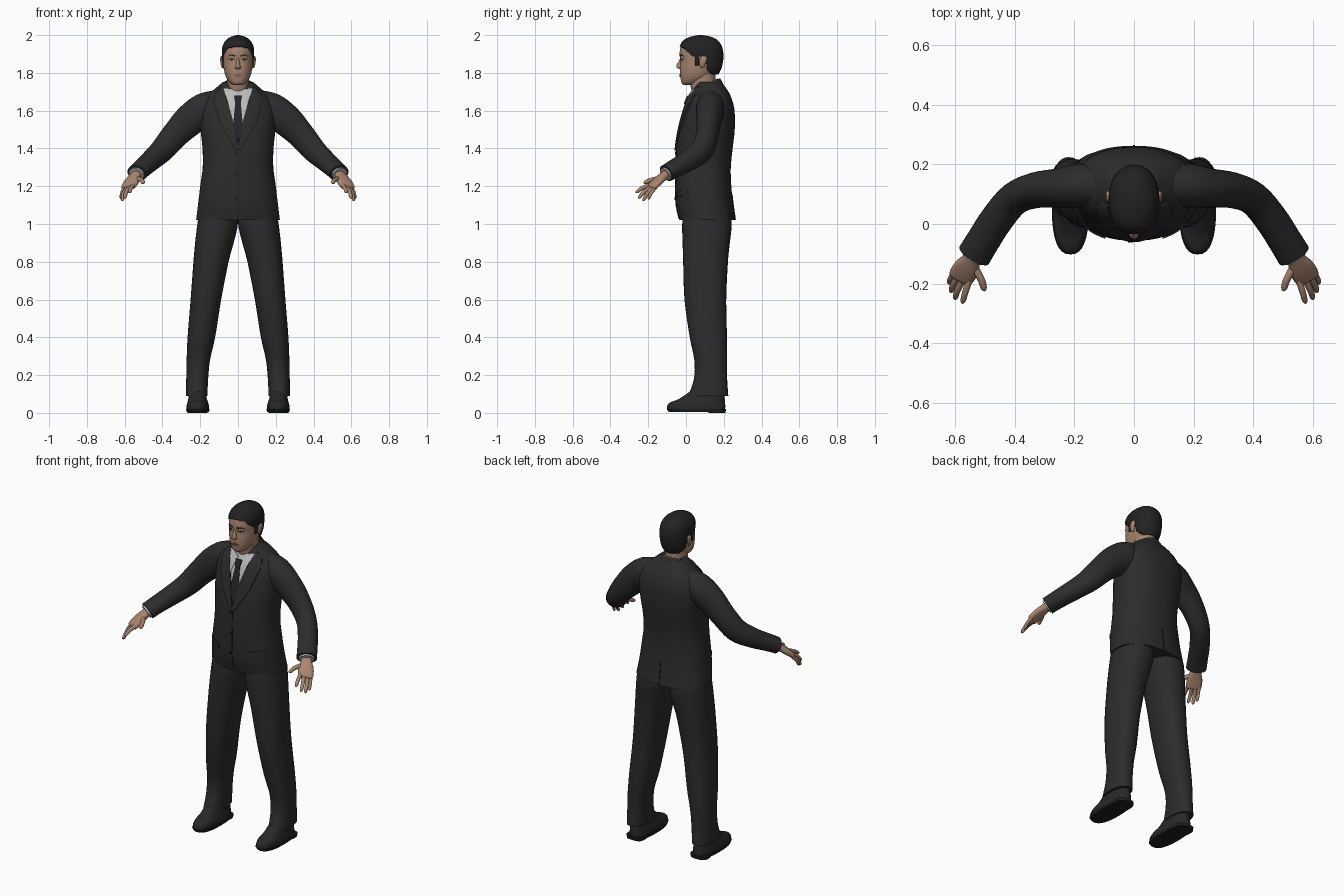
import bpy, bmesh, math
from mathutils import Vector
from mathutils.bvhtree import BVHTree


def mat(name, r, g, b):
    m = bpy.data.materials.new(name)
    m.diffuse_color = (r, g, b, 1)
    return m


SUIT = mat("charcoal suit", .025, .025, .026)
HAIR = mat("black hair", .016, .016, .017)
SKIN = mat("skin", .39, .235, .16)
SHIRT = mat("pale grey shirt", .50, .50, .52)
TIE = mat("dark tie", .018, .018, .021)
SHOE = mat("black leather", .021, .021, .021)
LIP = mat("lips", .27, .125, .09)
SEAM = mat("seam black", .012, .012, .012)
EYE = mat("eye white", .38, .33, .30)


def finish(bm, name, m, angle=50):
    bmesh.ops.recalc_face_normals(bm, faces=bm.faces)
    me = bpy.data.meshes.new(name)
    bm.to_mesh(me)
    bm.free()
    ob = bpy.data.objects.new(name, me)
    bpy.context.collection.objects.link(ob)
    me.materials.append(m)
    bpy.ops.object.select_all(action='DESELECT')
    ob.select_set(True)
    bpy.context.view_layer.objects.active = ob
    bpy.ops.object.shade_smooth_by_angle(angle=math.radians(angle))
    return ob


def spline(rows, steps):
    """Smoothly interpolate rows of numbers."""
    out = []
    for i in range(len(rows) - 1):
        a, b, c, d = (rows[min(max(i + k, 0), len(rows) - 1)] for k in (-1, 0, 1, 2))
        for s in range(steps):
            t = s / steps
            out.append([.5 * (2*q + (r-p)*t + (2*p-5*q+4*r-w)*t*t + (3*q-p-3*r+w)*t**3)
                        for p, q, r, w in zip(a, b, c, d)])
    return out + [list(rows[-1])]


def loft(name, rows, m, path=False, steps=4, segs=32, power=2.0, side=1,
         tilt=0, caps=True, keep=None, angle=50):
    """Skin rings (x, y, z, half width, half depth); rings are level or follow the path."""
    rows = spline(rows, steps)
    bm = bmesh.new()
    rings = []
    for i, r in enumerate(rows):
        c, U, V = Vector(r[:3]), Vector((1, 0, 0)), Vector((0, 1, tilt))
        if path:
            T = (Vector(rows[min(i+1, len(rows)-1)][:3]) - Vector(rows[max(i-1, 0)][:3])).normalized()
            U = T.cross(Vector((0, 0, 1))).normalized()
            V = U.cross(T)
        ring = []
        for k in range(segs):
            t = 2 * math.pi * k / segs
            e = 2 / power
            u = math.copysign(abs(math.cos(t))**e, math.cos(t)) * max(r[3], .001)
            v = math.copysign(abs(math.sin(t))**e, math.sin(t)) * max(r[4], .001)
            p = c + U*u + V*v
            p.x *= side
            ring.append(bm.verts.new(p))
        rings.append(ring)
    for a, b in zip(rings, rings[1:]):
        for k in range(segs):
            j = (k + 1) % segs
            bm.faces.new((a[k], a[j], b[j], b[k]))
    if caps:
        bm.faces.new(rings[0])
        bm.faces.new(rings[-1])
    bmesh.ops.recalc_face_normals(bm, faces=bm.faces)
    if keep:
        bad = [f for f in bm.faces if not keep(f.calc_center_median())]
        bmesh.ops.delete(bm, geom=bad, context='FACES')
    return finish(bm, name, m, angle)


def levels(rows):
    """(z, centre x, half width, front y, back y) to ring rows."""
    return [(x, (f+b)/2, z, w, (b-f)/2) for z, x, w, f, b in rows]


def plate(name, outline, target, m, lift, back=False, cuts=4, thick=.004):
    """Thin patch drawn in x, z and laid onto the target's surface."""
    me = target.data
    tree = BVHTree.FromPolygons([v.co for v in me.vertices], [p.vertices for p in me.polygons])
    d = Vector((0, -1 if back else 1, 0))
    bm = bmesh.new()
    bm.faces.new([bm.verts.new((x, 0, z)) for x, z in outline])
    bmesh.ops.triangulate(bm, faces=bm.faces)
    bmesh.ops.subdivide_edges(bm, edges=bm.edges, cuts=cuts, use_grid_fill=True)
    for v in bm.verts:
        o = Vector((v.co.x, -d.y, v.co.z))
        hit = tree.ray_cast(o, d)[0] or tree.find_nearest(Vector((v.co.x, 0, v.co.z)))[0]
        v.co = hit - d * lift
    # Give the patch its thickness straight towards the body
    ext = bmesh.ops.extrude_face_region(bm, geom=list(bm.faces), use_keep_orig=True)
    for v in ext["geom"]:
        if isinstance(v, bmesh.types.BMVert):
            v.co += d * thick
    return finish(bm, name, m, 40)


def box(x0, x1, z0, z1):
    return [(x0, z0), (x1, z0), (x1, z1), (x0, z1)]


def oval(cx, cz, rx, rz, n=14):
    return [(cx + rx*math.cos(2*math.pi*k/n), cz + rz*math.sin(2*math.pi*k/n)) for k in range(n)]


# Jacket body
jacket = loft("jacket", levels([
    (1.02, 0, .222, -.035, .262), (1.1, 0, .212, -.052, .25), (1.2, 0, .2, -.056, .24),
    (1.3, 0, .187, -.055, .237), (1.4, 0, .188, -.05, .247), (1.5, 0, .198, -.035, .258),
    (1.6, 0, .2, -.01, .257), (1.66, 0, .178, .01, .243), (1.70, 0, .14, .032, .225),
    (1.735, 0, .10, .05, .2), (1.752, 0, .08, .06, .178)]), SUIT, segs=64, power=2.3)

# Shirt front, tie, lapels and jacket details
plate("shirt_front", [(0, 1.44), (.085, 1.715), (-.085, 1.715)], jacket, SHIRT, .003, cuts=7)
plate("tie", [(0, 1.43), (.025, 1.53), (.015, 1.64), (-.015, 1.64), (-.025, 1.53)], jacket, TIE, .008, cuts=6)
plate("tie_knot", [(.013, 1.635), (.022, 1.68), (-.022, 1.68), (-.013, 1.635)], jacket, TIE, .013, thick=.008)
for s, n in ((1, "left"), (-1, "right")):
    lapel = [(.082, 1.728), (.11, 1.71), (.128, 1.68), (.108, 1.655), (.132, 1.655),
             (.095, 1.53), (.012, 1.39), (-.002, 1.40), (.027, 1.55), (.052, 1.64)]
    plate(n + "_lapel", [(s*x, z) for x, z in lapel], jacket, SUIT, .010, cuts=6, thick=.009)
    wing = [(.012, 1.69), (.055, 1.72), (.08, 1.72), (.066, 1.655), (.042, 1.605)]
    plate(n + "_collar_wing", [(s*x, z) for x, z in wing], jacket, SHIRT, .009, thick=.008)
    flap = [(.095, 1.145), (.185, 1.155), (.18, 1.178), (.095, 1.165)]
    plate(n + "_pocket_flap", [(s*x, z) for x, z in flap], jacket, SUIT, .006, thick=.008)
plate("front_seam", box(-.002, .002, 1.03, 1.39), jacket, SEAM, .003, cuts=10)
plate("back_vent", box(-.003, .003, 1.025, 1.16), jacket, SEAM, .003, back=True, cuts=7)
for z in (1.375, 1.255, 1.135):
    plate("button", oval(-.012, z, .008, .008), jacket, SEAM, .006, cuts=1, thick=.006)

# Collars around the neck
loft("jacket_collar", [(0, .105, 1.685, .108, .10), (0, .105, 1.72, .09, .085), (0, .105, 1.74, .078, .075)],
     SUIT, tilt=.42, segs=48, caps=False, keep=lambda c: c.y > .05)
loft("shirt_collar", [(0, .092, 1.68, .088, .088), (0, .094, 1.715, .074, .077), (0, .097, 1.735, .064, .072)],
     SHIRT, tilt=.5, segs=48, caps=False)

# Neck and head
loft("neck", [(0, .11, 1.64, .06, .06), (0, .092, 1.72, .058, .066), (0, .085, 1.80, .06, .07)], SKIN)
head = loft("head", levels([
    (1.737, 0, .022, -.014, .04), (1.748, 0, .042, -.024, .075), (1.78, 0, .064, -.03, .13),
    (1.82, 0, .075, -.032, .165), (1.86, 0, .079, -.03, .183), (1.90, 0, .08, -.034, .188),
    (1.94, 0, .076, -.027, .18), (1.97, 0, .058, -.003, .155), (1.985, 0, .03, .03, .12)]),
    SKIN, segs=48, power=2.25)

# Hair cap trimmed along the hairline
LINE = [(-.06, 1.945), (-.01, 1.932), (.02, 1.90), (.042, 1.885), (.05, 1.84), (.066, 1.84),
        (.071, 1.89), (.10, 1.885), (.112, 1.825), (.14, 1.79), (.3, 1.785)]


def in_hair(c):
    for (y0, z0), (y1, z1) in zip(LINE, LINE[1:]):
        if y0 <= c.y <= y1:
            return c.z > z0 + (z1 - z0) * (c.y - y0) / (y1 - y0)
    return False


hair = loft("hair", levels([
    (1.78, 0, .066, -.03, .165), (1.82, 0, .079, -.033, .186), (1.86, 0, .083, -.033, .196),
    (1.90, 0, .085, -.037, .198), (1.94, 0, .082, -.034, .19), (1.972, 0, .065, -.014, .168),
    (1.99, 0, .04, .02, .137), (1.999, 0, .012, .06, .095), (2.0, 0, .002, .075, .08)]),
    HAIR, segs=72, steps=6, power=2.2, keep=in_hair)
mod = hair.modifiers.new("thickness", 'SOLIDIFY')
mod.thickness, mod.offset = .01, -1

# Face features
loft("nose", [(0, -.024, 1.882, .006, .004), (0, -.030, 1.86, .008, .01), (0, -.035, 1.838, .012, .016),
              (0, -.034, 1.827, .016, .014), (0, -.027, 1.82, .01, .006)], SKIN, segs=16)
plate("upper_lip", [(-.026, 1.787), (.026, 1.787), (.01, 1.795), (-.01, 1.795)], head, LIP, .003)
plate("lower_lip", [(-.024, 1.786), (-.01, 1.777), (.01, 1.777), (.024, 1.786)], head, LIP, .004)
for s, n in ((1, "left"), (-1, "right")):
    plate(n + "_eye", oval(s*.033, 1.868, .014, .005), head, EYE, .002, cuts=1)
    plate(n + "_iris", oval(s*.033, 1.868, .005, .005), head, SEAM, .003, cuts=1)
    plate(n + "_eyelid", box(s*.018, s*.049, 1.872, 1.876), head, SEAM, .003)
    brow = [(.014, 1.886), (.04, 1.892), (.056, 1.886), (.04, 1.899), (.014, 1.894)]
    plate(n + "_brow", [(s*x, z) for x, z in brow], head, HAIR, .003)
    loft(n + "_ear", [(.080, .088, 1.825, .003, .006), (.083, .086, 1.838, .007, .013),
                      (.086, .09, 1.862, .008, .019), (.087, .094, 1.88, .007, .017),
                      (.085, .094, 1.89, .003, .007)], SKIN, segs=16, side=s)

    # Sleeve and shirt cuff
    loft(n + "_sleeve", [
        (.09, .13, 1.645, .065, .07), (.175, .128, 1.605, .075, .09), (.255, .12, 1.55, .066, .085),
        (.33, .113, 1.475, .06, .073), (.40, .085, 1.393, .056, .066), (.46, .015, 1.337, .056, .056),
        (.505, -.055, 1.297, .056, .049), (.535, -.104, 1.268, .057, .046)],
        SUIT, path=True, side=s, segs=32)
    loft(n + "_cuff", [(.52, -.08, 1.283, .044, .036), (.539, -.110, 1.263, .044, .036)],
         SHIRT, path=True, side=s)

    # Hand: palm, four fingers, thumb
    loft(n + "_palm", [(.528, -.092, 1.274, .028, .022), (.543, -.118, 1.254, .031, .022),
                       (.562, -.15, 1.226, .043, .02), (.581, -.18, 1.197, .042, .016),
                       (.585, -.187, 1.19, .032, .008)], SKIN, path=True, side=s, segs=24, power=2.3)
    fingers = [("index", (.553, -.19, 1.207), (.566, -.232, 1.19), (.575, -.266, 1.166)),
               ("middle", (.572, -.182, 1.198), (.591, -.222, 1.17), (.6, -.252, 1.136)),
               ("ring", (.588, -.173, 1.194), (.606, -.205, 1.16), (.613, -.228, 1.122)),
               ("little", (.602, -.16, 1.194), (.616, -.184, 1.163), (.62, -.2, 1.13)),
               ("thumb", (.532, -.148, 1.24), (.511, -.188, 1.232), (.5, -.224, 1.216))]
    for f, a, b, c in fingers:
        a, b, c = Vector(a), Vector(b), Vector(c)
        r = .0085 if f == "little" else .012 if f == "thumb" else .0105
        rows = [(*(a + (a-b)*.5), r, r), (*a, r*1.1, r*1.1), (*b, r, r),
                (*b.lerp(c, .75), r*.85, r*.85), (*c, r*.25, r*.25)]
        loft(n + "_" + f + "_finger", rows, SKIN, path=True, side=s, segs=12)

    # Trouser leg
    loft(n + "_trouser_leg", levels([
        (1.09, .105, .095, -.01, .23), (1.0, .108, .107, -.02, .242), (.9, .125, .102, -.018, .232),
        (.8, .143, .093, -.015, .222), (.6, .17, .081, -.008, .213), (.4, .194, .073, .02, .217),
        (.28, .21, .062, .044, .218), (.18, .216, .058, .042, .218), (.09, .219, .057, .012, .224)]),
        SUIT, side=s, power=2.25)

    # Shoe, sole and heel
    loft(n + "_shoe", levels([
        (.012, .213, .058, -.098, .207), (.035, .213, .059, -.1, .208), (.055, .213, .055, -.085, .207),
        (.075, .214, .049, -.035, .205), (.12, .215, .043, .03, .2)]), SHOE, side=s, power=2.4)
    loft(n + "_sole", levels([(.004, .213, .059, -.09, .21), (.02, .213, .062, -.102, .211)]),
         SEAM, side=s, power=2.5, steps=1)
    loft(n + "_heel", levels([(0, .215, .053, .12, .208), (.02, .215, .055, .115, .21)]),
         SEAM, side=s, power=3, steps=1)
